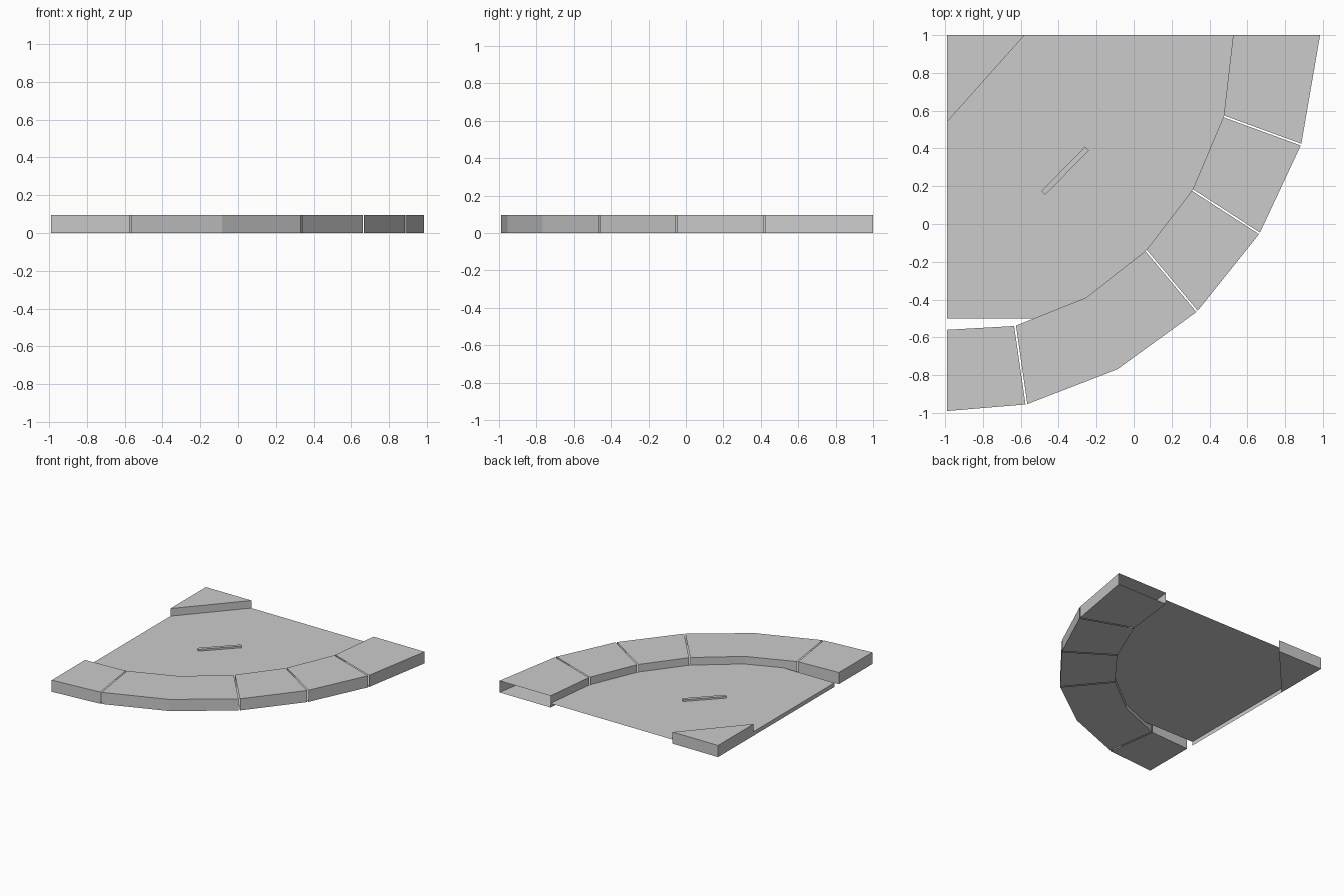
import bpy
import bmesh
from mathutils import Vector

if "Cube" in bpy.data.objects:
    bpy.data.objects.remove(bpy.data.objects["Cube"])

TOP = 0.095
FLOOR = 0.033
OUTER = [(-0.99, -0.99), (-0.57, -0.955), (-0.085, -0.768), (0.335, -0.463),
         (0.665, -0.05), (0.885, 0.42), (0.985, 1.0)]
INNER = [(-0.99, -0.56), (-0.63, -0.54), (-0.255, -0.39), (0.065, -0.14),
         (0.31, 0.18), (0.475, 0.57), (0.525, 1.0)]


def finish(name, bm, fix_normals=True):
    if fix_normals:
        bmesh.ops.recalc_face_normals(bm, faces=bm.faces)
    mesh = bpy.data.meshes.new(name)
    bm.to_mesh(mesh)
    bm.free()
    obj = bpy.data.objects.new(name, mesh)
    bpy.context.collection.objects.link(obj)
    return obj


def prism(name, outline, z0, z1, open_sides=()):
    """Extruded outline; the listed side walls are left out."""
    bm = bmesh.new()
    low = [bm.verts.new((x, y, z0)) for x, y in outline]
    high = [bm.verts.new((x, y, z1)) for x, y in outline]
    bm.faces.new(low[::-1])
    bm.faces.new(high)
    n = len(outline)
    for i in range(n):
        if i not in open_sides:
            j = (i + 1) % n
            bm.faces.new((low[i], low[j], high[j], high[i]))
    return finish(name, bm)


def slide(a, b, dist):
    a, b = Vector(a), Vector(b)
    return tuple(a + (b - a).normalized() * dist)


# curved border of straight hollow segments with narrow seams
GAP = 0.005
last = len(OUTER) - 2
for i in range(last + 1):
    start = 0 if i in (0, 2) else GAP
    end = 0 if i in (1, last) else GAP
    o0, o1 = slide(OUTER[i], OUTER[i + 1], start), slide(OUTER[i + 1], OUTER[i], end)
    n0, n1 = slide(INNER[i], INNER[i + 1], start), slide(INNER[i + 1], INNER[i], end)
    open_sides = (1,) if i == 0 else (1, 3)
    prism(f"border_segment_{i + 1}", [o0, o1, n1, n0], 0, TOP, open_sides)

# thin floor sheet with a skirt along the left edge
bm = bmesh.new()
outline = [(-0.99, 1.0), (-0.99, -0.5), (-0.53, -0.5)] + INNER[2:]
sheet = [bm.verts.new((x, y, FLOOR)) for x, y in outline]
bm.faces.new(sheet)
skirt = [bm.verts.new((-0.99, y, 0)) for y in (1.0, -0.5)]
bm.faces.new((sheet[1], sheet[0], skirt[0], skirt[1]))
finish("floor_sheet", bm, False)

# raised corner block
prism("corner_block", [(-0.99, 1.0), (-0.99, 0.54), (-0.58, 1.0)], 0, TOP)

# small diagonal bar in the middle of the floor
prism("centre_bar", [(-0.49, 0.175), (-0.47, 0.155), (-0.24, 0.39), (-0.26, 0.41)],
      FLOOR, FLOOR + 0.014)
